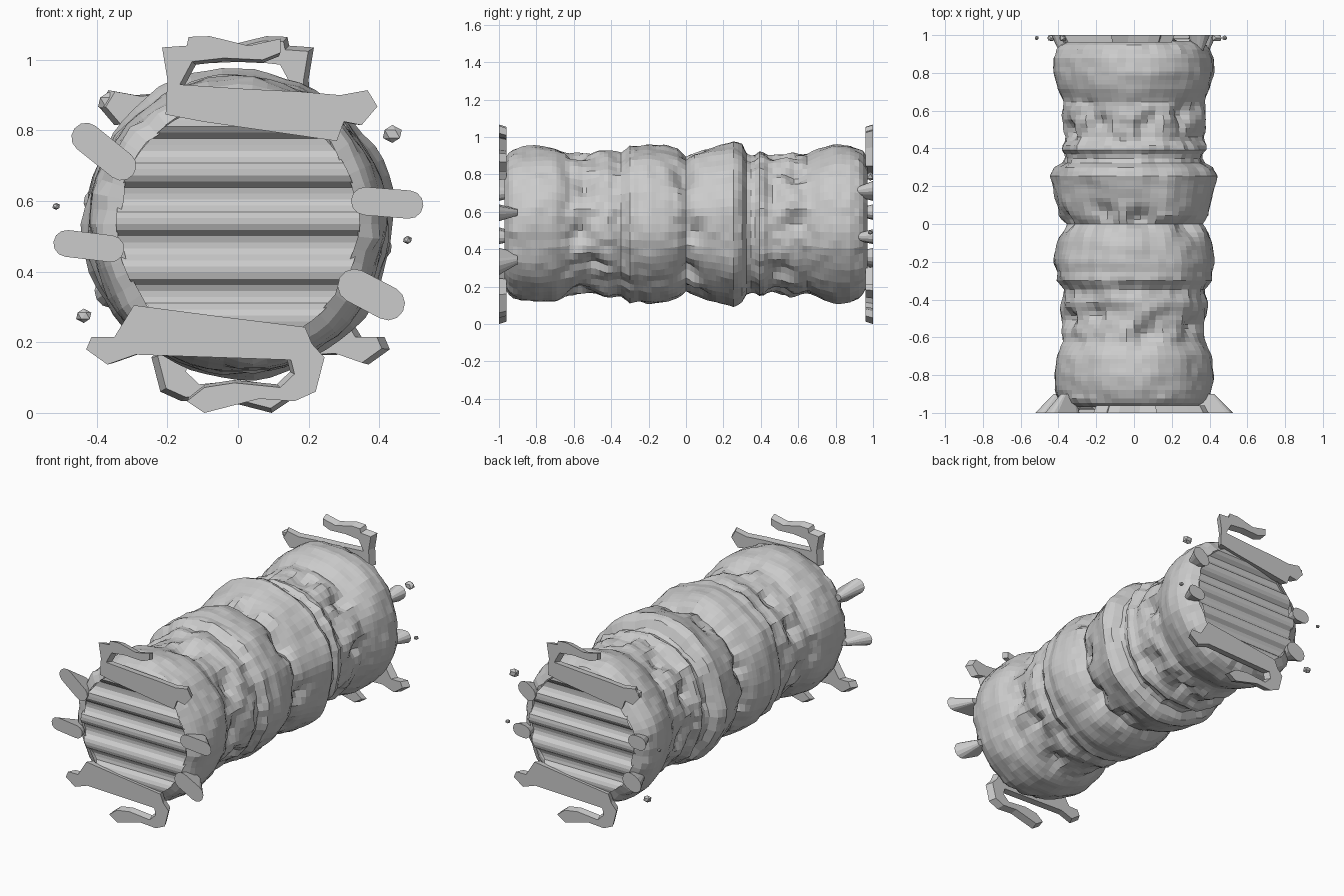
import bpy, bmesh, math, random
from mathutils import Vector, noise

if "Cube" in bpy.data.objects:
    bpy.data.objects.remove(bpy.data.objects["Cube"])

random.seed(4)
CZ = 0.535


def finish(bm, name):
    bmesh.ops.recalc_face_normals(bm, faces=bm.faces)
    me = bpy.data.meshes.new(name)
    bm.to_mesh(me)
    bm.free()
    ob = bpy.data.objects.new(name, me)
    bpy.context.collection.objects.link(ob)
    return ob


# (y, radius) profile of the lumpy barrel
PROFILE = [(-0.97, 0.34), (-0.94, 0.39), (-0.88, 0.41), (-0.8, 0.42), (-0.7, 0.41), (-0.62, 0.375),
           (-0.5, 0.375), (-0.42, 0.39), (-0.35, 0.375), (-0.31, 0.405), (-0.29, 0.425), (-0.27, 0.41),
           (-0.2, 0.425), (-0.1, 0.41), (-0.04, 0.39), (0.0, 0.36), (0.04, 0.39), (0.1, 0.405),
           (0.2, 0.425), (0.26, 0.44), (0.3, 0.415), (0.33, 0.36), (0.37, 0.37), (0.4, 0.395), (0.45, 0.36),
           (0.55, 0.385), (0.65, 0.37), (0.72, 0.405), (0.8, 0.425), (0.88, 0.42), (0.94, 0.395), (0.97, 0.34)]


def radius(y):
    for (y0, r0), (y1, r1) in zip(PROFILE, PROFILE[1:]):
        if y <= y1:
            return r0 + (r1 - r0) * (y - y0) / (y1 - y0)
    return PROFILE[-1][1]


# eroded pits in the rough bands
pits = [(yc + random.uniform(-0.06, 0.06) * (yc != 0), math.tau * (i + random.uniform(-.2, .2)) / 9)
        for yc in (-0.53, 0.01, 0.53) for i in range(9)]


def barrel():
    bm = bmesh.new()
    rows, seg = 84, 60
    rings = []
    for i in range(rows + 1):
        y = -0.97 + 1.94 * i / rows
        rough = 0.02 if 0.3 < abs(y) < 0.65 or abs(y) < 0.06 or abs(y) > 0.92 else 0.009
        ring = []
        for j in range(seg):
            a = math.tau * j / seg
            d = Vector((math.cos(a), 0, math.sin(a)))
            p = d * 0.42 + Vector((0, y, 0))
            r = radius(y) + rough * noise.noise(p * 14) + 0.015 * noise.noise(p * 5)
            for py, pa in pits:
                da = (a - pa + math.pi) % math.tau - math.pi
                q = ((y - py) / 0.05) ** 2 + (da * 0.4 / 0.06) ** 2
                r -= 0.05 * math.exp(-q)
            ring.append(bm.verts.new((d.x * r, y, CZ + d.z * r)))
        rings.append(ring)
    for a, b in zip(rings, rings[1:]):
        for j in range(seg):
            k = (j + 1) % seg
            bm.faces.new((a[j], a[k], b[k], b[j]))
    return finish(bm, "lumpy_barrel")


# horizontally ridged end face
def ridged_end(name, s):
    bm = bmesh.new()
    prev = None
    R = 0.345
    n = 40
    for i in range(n + 1):
        dz = -R + 2 * R * i / n
        w = math.sqrt(max(R * R - dz * dz, 0.0004))
        wave = max(-0.6, min(0.6, math.sin((dz + CZ - 0.44) * math.tau / 0.14)))
        y = -0.965 + 0.028 * wave * min(1, w / 0.2)
        row = [bm.verts.new((x * s, y * s, CZ + dz)) for x in (-w, w)]
        if prev:
            bm.faces.new((prev[0], prev[1], row[1], row[0]))
        prev = row
    return finish(bm, name)


# flat outline at the end plane, tapering back towards an anchor point
def slab(name, pts, s, depth, anchor=None, taper=0.0):
    bm = bmesh.new()
    front = [bm.verts.new((x * s, -s, z)) for x, z in pts]
    back = []
    for x, z in pts:
        if anchor:
            x += (anchor[0] - x) * taper
            z += (anchor[1] - z) * taper
        back.append(bm.verts.new((x * s, (depth - 1) * s, z)))
    bm.faces.new(front)
    bm.faces.new(back[::-1])
    for i in range(len(pts)):
        k = (i + 1) % len(pts)
        bm.faces.new((front[i], front[k], back[k], back[i]))
    return finish(bm, name)


def capsule(a, b, w):
    t = math.atan2(b[1] - a[1], b[0] - a[0])
    out = []
    for c, off in ((b, -math.pi / 2), (a, math.pi / 2)):
        out += [(c[0] + w * math.cos(t + off + math.pi * i / 6),
                 c[1] + w * math.sin(t + off + math.pi * i / 6)) for i in range(7)]
    return out


TOP = [(-.205, .845), (-.1, .825), (.28, .77), (.30, .825), (.35, .815), (.395, .868), (.367, .914),
       (.29, .90), (.175, .91), (.03, .917), (-.165, .93), (-.13, .995), (-.04, 1.005), (.07, 1.0),
       (.12, 1.02), (.12, 1.06), (.03, 1.04), (-.08, 1.067), (-.14, 1.065), (-.145, 1.04),
       (-.215, 1.035), (-.2, .945)]
BOTTOM = [(-.295, .305), (-.05, .273), (.19, .243), (.21, .195), (.245, .157), (.22, .06), (.16, .033),
          (.06, .04), (-.095, 0), (-.145, .033), (-.095, .072), (-.01, .085), (.12, .072), (.16, .11),
          (.15, .15), (-.29, .165), (-.37, .137), (-.43, .18), (-.415, .215), (-.35, .215)]
# inner point, outer point, half width
NUBS = [((-.33, .70), (-.43, .78), .042), ((-.36, .465), (-.485, .48), .038),
        ((.36, .60), (.485, .59), .04), ((.33, .36), (.425, .31), .048)]

barrel()
for end, s in (("front", 1), ("back", -1)):
    ridged_end(end + "_ridged_face", s)
    slab(end + "_top_plate", TOP, s, 0.04, (0.05, 0.85), 0.06)
    slab(end + "_bottom_plate", BOTTOM, s, 0.04, (-0.05, 0.22), 0.06)
    for i, (a, b, w) in enumerate(NUBS):
        tip = b if s == 1 else (a[0] + (b[0] - a[0]) * 0.3, a[1] + (b[1] - a[1]) * 0.3)
        slab(f"{end}_side_nub_{i}", capsule(a, tip, w), s, 0.1, a, 0.6)

# loose crumbs at the back end
for i, (x, z, r) in enumerate([(-.365, .88, .035), (.437, .79, .03), (-.515, .585, .012),
                               (.48, .49, .014), (-.437, .275, .024)]):
    bm = bmesh.new()
    bmesh.ops.create_icosphere(bm, subdivisions=1, radius=r)
    for v in bm.verts:
        v.co = Vector((x + v.co.x, 0.985 + max(-0.015, min(0.015, v.co.y)), z + v.co.z * 0.85))
    finish(bm, f"back_crumb_{i}")
